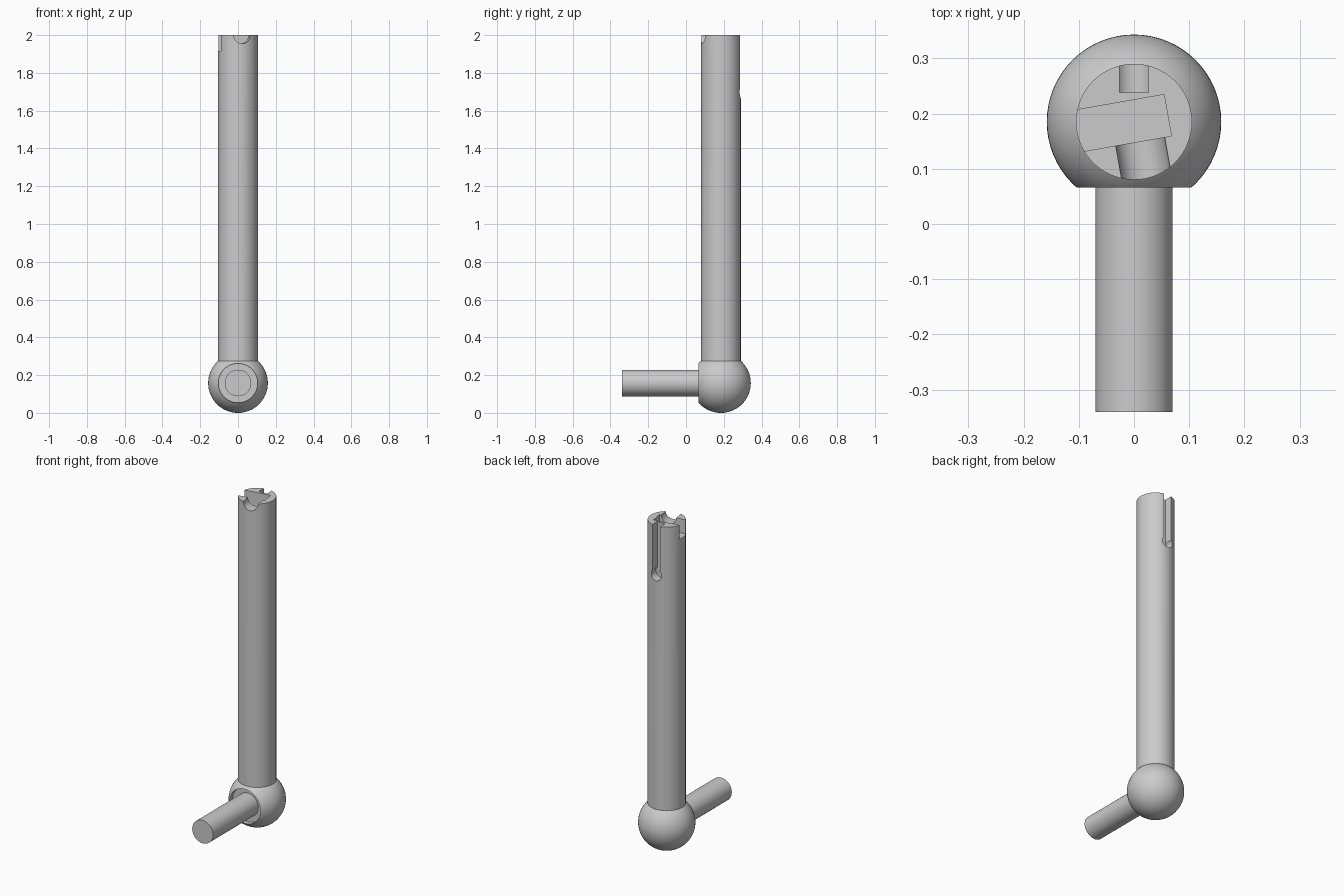
import bpy, math
from mathutils import Matrix, Vector

if "Cube" in bpy.data.objects:
    bpy.data.objects.remove(bpy.data.objects["Cube"])

grey = bpy.data.materials.new("plain_grey")
grey.diffuse_color = (0.6, 0.6, 0.6, 1)
grey.use_nodes = True
grey.node_tree.nodes["Principled BSDF"].inputs["Base Color"].default_value = grey.diffuse_color

CY, CZ = 0.185, 0.158        # centre of the ball
TILT = math.radians(10)      # twist of the slot in the rod end


def finish(name):
    ob = bpy.context.object
    ob.name = name
    ob.data.materials.append(grey)
    return ob


def cylinder(name, radius, start, end, sides=64):
    a, b = Vector(start), Vector(end)
    bpy.ops.mesh.primitive_cylinder_add(
        vertices=sides, radius=radius, depth=(b - a).length, location=(a + b) / 2,
        rotation=(b - a).to_track_quat('Z', 'Y').to_euler())
    return finish(name)


def box(name, size, loc, turn=0.0):
    bpy.ops.mesh.primitive_cube_add(size=1, location=loc, rotation=(0, 0, turn))
    ob = finish(name)
    ob.data.transform(Matrix.Diagonal((*size, 1)))
    return ob


def cut(target, cutters):
    for c in cutters:
        m = target.modifiers.new("cut", 'BOOLEAN')
        m.operation, m.solver, m.object = 'DIFFERENCE', 'EXACT', c
        bpy.context.view_layer.objects.active = target
        bpy.ops.object.modifier_apply(modifier=m.name)
        bpy.data.objects.remove(c)


def smooth(ob):
    bpy.ops.object.select_all(action='DESELECT')
    ob.select_set(True)
    bpy.context.view_layer.objects.active = ob
    bpy.ops.object.shade_smooth_by_angle(angle=math.radians(30))


# Ball with a shallow round socket at the front
bpy.ops.mesh.primitive_uv_sphere_add(segments=64, ring_count=32, radius=0.158,
                                     location=(0, CY, CZ))
ball = finish("ball")
cut(ball, [cylinder("socket_cutter", 0.104, (0, -0.1, CZ), (0, 0.095, CZ))])

# Short pin out of the socket
pin = cylinder("pin", 0.07, (0, -0.34, CZ), (0, CY, CZ))

# Long upright rod
rod = cylinder("rod", 0.105, (0, CY, 0.264), (0, CY, 2.0))

# Tilted slot open to the left, with a half-round groove leading to the front
along = Vector((math.cos(TILT), math.sin(TILT), 0))
across = Vector((math.sin(TILT), -math.cos(TILT), 0))
slot_end = Vector((0.061, 0.197, 2.0))
slot = box("slot_cutter", (0.3, 0.076, 0.17), slot_end - along * 0.15, TILT)
groove_start = Vector((0.005, 0.185, 2.0))
groove = cylinder("groove_cutter", 0.045, groove_start, groove_start + across * 0.2)

# Long keyway down the back, ending in a wider round hole
keyway = box("keyway_cutter", (0.052, 0.1, 0.34), (0, 0.288, 1.87))
hole = cylinder("hole_cutter", 0.035, (0, 0.2385, 1.7), (0, 0.4, 1.7), 40)
cut(rod, [slot, groove, keyway, hole])

for ob in (ball, pin, rod):
    smooth(ob)
